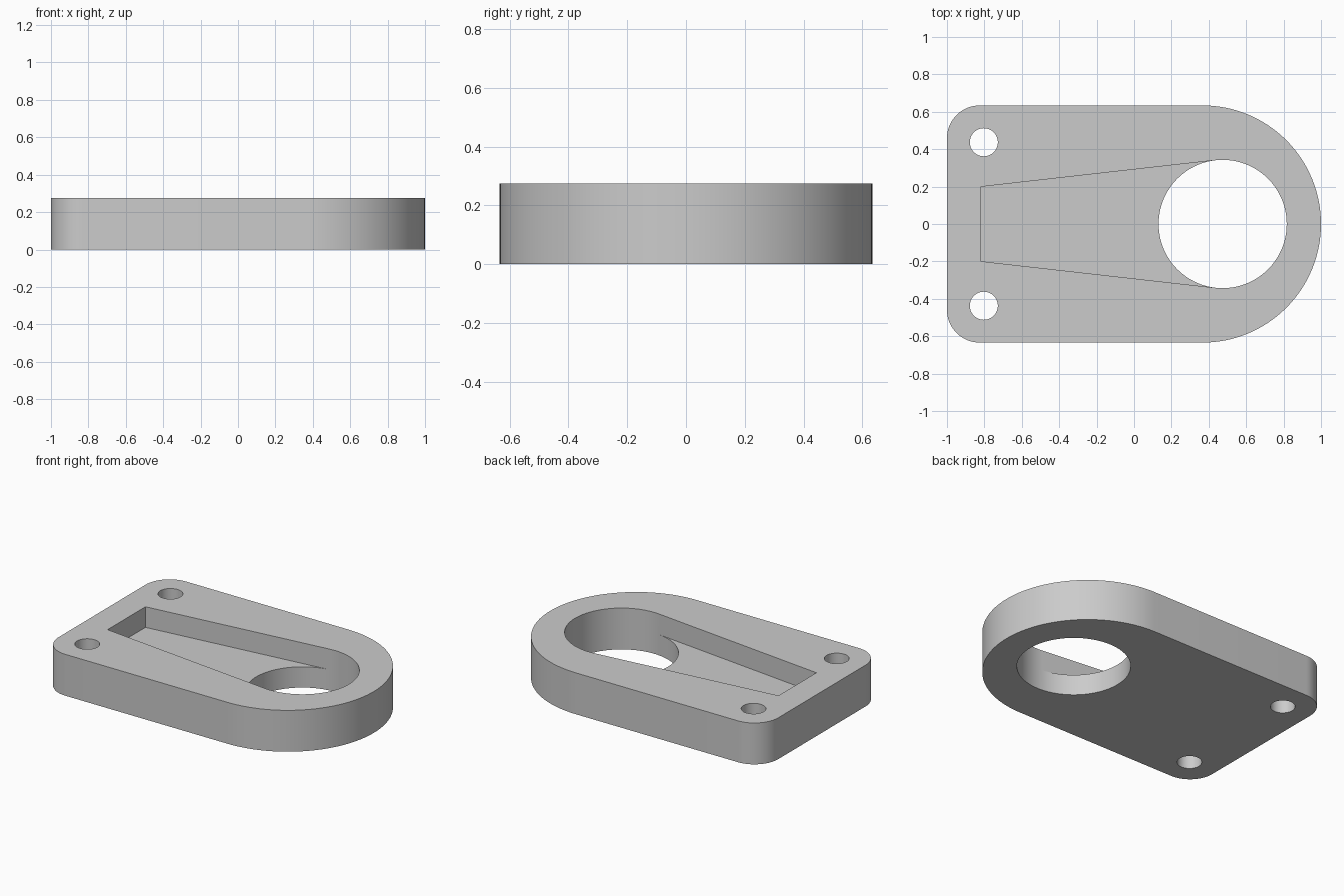
import bpy, bmesh, math

cube = bpy.data.objects.get("Cube")
if cube:
    bpy.data.objects.remove(cube, do_unlink=True)

HEIGHT, FLOOR = 0.275, 0.138
HALF_WIDTH, CORNER = 0.634, 0.175
BORE_X, BORE_R = 0.474, 0.343
POCKET_X, POCKET_Y = -0.82, 0.199
BOLT_X, BOLT_Y, BOLT_R = -0.803, 0.437, 0.075


def arc(cx, cy, r, start, end, steps):
    """Points along an arc, both ends included."""
    angles = [start + (end - start) * i / steps for i in range(steps + 1)]
    return [(cx + r * math.cos(a), cy + r * math.sin(a)) for a in angles]


def wall(bm, pts, low, high):
    """Closed strip of quads standing on an outline."""
    a = [bm.verts.new((x, y, low)) for x, y in pts]
    b = [bm.verts.new((x, y, high)) for x, y in pts]
    for i in range(len(pts)):
        j = (i + 1) % len(pts)
        bm.faces.new((a[i], a[j], b[j], b[i]))


def cap(bm, loops, z):
    """Flat face filling the first outline, with the others as holes."""
    edges = []
    for pts in loops:
        vs = [bm.verts.new((x, y, z)) for x, y in pts]
        edges += [bm.edges.new((vs[i - 1], vs[i])) for i in range(len(vs))]
    bmesh.ops.triangle_fill(bm, edges=edges, use_beauty=True, normal=(0, 0, 1))


# Outer outline: round nose, two rounded corners
pi = math.pi
outer = (arc(1 - HALF_WIDTH, 0, HALF_WIDTH, -pi / 2, pi / 2, 64)
         + arc(CORNER - 1, HALF_WIDTH - CORNER, CORNER, pi / 2, pi, 16)
         + arc(CORNER - 1, CORNER - HALF_WIDTH, CORNER, pi, 1.5 * pi, 16))

# Bore, split where the straight pocket sides touch it
dx, dy = POCKET_X - BORE_X, POCKET_Y
tangent = math.atan2(dy, dx) - math.acos(BORE_R / math.hypot(dx, dy))
nose_side = arc(BORE_X, 0, BORE_R, -tangent, tangent, 48)
pocket_side = arc(BORE_X, 0, BORE_R, tangent, 2 * pi - tangent, 48)
bore = nose_side + pocket_side[1:-1]
pocket_end = [(POCKET_X, POCKET_Y), (POCKET_X, -POCKET_Y)]
keyhole = nose_side + pocket_end
pocket_floor = pocket_side + pocket_end[::-1]

bolts = [arc(BOLT_X, s * BOLT_Y, BOLT_R, 0, 2 * pi, 40)[:-1] for s in (-1, 1)]

# Plate with keyhole pocket and through holes
bm = bmesh.new()
wall(bm, outer, 0, HEIGHT)
for hole in bolts:
    wall(bm, hole, 0, HEIGHT)
wall(bm, bore, 0, FLOOR)
wall(bm, keyhole, FLOOR, HEIGHT)
cap(bm, [outer, bore] + bolts, 0)
cap(bm, [outer, keyhole] + bolts, HEIGHT)
cap(bm, [pocket_floor], FLOOR)
bmesh.ops.remove_doubles(bm, verts=bm.verts, dist=0.0001)
bmesh.ops.recalc_face_normals(bm, faces=bm.faces)
mesh = bpy.data.meshes.new("mounting_plate")
bm.to_mesh(mesh)
bm.free()

plate = bpy.data.objects.new("mounting_plate", mesh)
bpy.context.collection.objects.link(plate)

# Grey finish
grey = bpy.data.materials.new("light_grey")
grey.use_nodes = True
color = (0.6, 0.6, 0.6, 1)
grey.diffuse_color = color
grey.node_tree.nodes["Principled BSDF"].inputs["Base Color"].default_value = color
mesh.materials.append(grey)

bpy.ops.object.select_all(action='DESELECT')
plate.select_set(True)
bpy.context.view_layer.objects.active = plate
bpy.ops.object.shade_smooth_by_angle(angle=math.radians(30))
